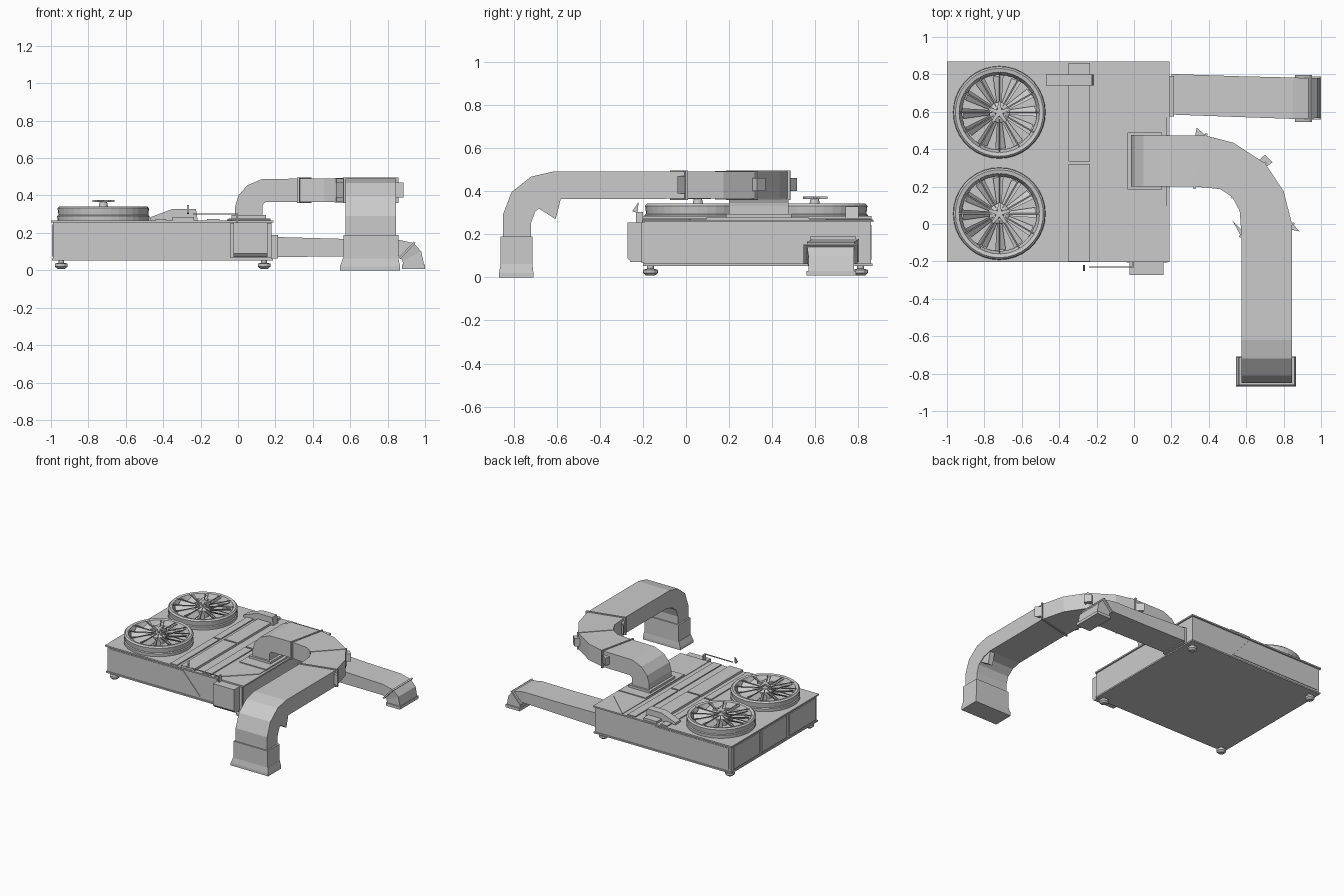
import bpy, bmesh
from math import pi, cos, sin
from mathutils import Vector


def make(name, verts, faces):
    me = bpy.data.meshes.new(name)
    me.from_pydata([tuple(v) for v in verts], [], faces)
    bm = bmesh.new()
    bm.from_mesh(me)
    bmesh.ops.recalc_face_normals(bm, faces=bm.faces)
    bm.to_mesh(me)
    bm.free()
    ob = bpy.data.objects.new(name, me)
    bpy.context.collection.objects.link(ob)
    return ob


def loft(name, rings):
    """Skin a list of equal-length rings and cap both ends."""
    n = len(rings[0])
    verts = [p for r in rings for p in r]
    faces = [(i * n + j, i * n + (j + 1) % n, (i + 1) * n + (j + 1) % n, (i + 1) * n + j)
             for i in range(len(rings) - 1) for j in range(n)]
    faces += [tuple(range(n)), tuple(range(len(verts) - n, len(verts)))]
    return make(name, verts, faces)


def prism(name, pts, a, b, axis='z'):
    put = {'z': lambda p, t: (p[0], p[1], t), 'y': lambda p, t: (p[0], t, p[1]),
           'x': lambda p, t: (t, p[0], p[1])}[axis]
    return loft(name, [[put(p, t) for p in pts] for t in (a, b)])


def box(name, x, y, z):
    return prism(name, [(x[0], y[0]), (x[1], y[0]), (x[1], y[1]), (x[0], y[1])], *z)


def lathe(name, cx, cy, profile, n=32):
    return loft(name, [[(cx + r * cos(2 * pi * k / n), cy + r * sin(2 * pi * k / n), z)
                        for k in range(n)] for r, z in profile])


def flange(name, ring, direction, grow=0.014, half=0.006):
    """Thin collar around a duct section."""
    ring = [Vector(p) for p in ring]
    c = sum(ring, Vector()) / 4
    d = Vector(direction).normalized() * half
    big = [p + (p - c).normalized() * grow for p in ring]
    return loft(name, [[p - d for p in big], [p + d for p in big]])


# cabinet body, lid and base rim
box("cabinet", (-0.988, 0.18), (-0.192, 0.858), (0.06, 0.258))
box("cabinet_lid", (-1, 0.19), (-0.204, 0.87), (0.256, 0.267))
box("cabinet_base", (-0.995, 0.187), (-0.2, 0.866), (0.053, 0.064))

# access panels
prism("front_panel", [(-0.97, 0.08), (-0.19, 0.08), (-0.335, 0.243), (-0.97, 0.243)], -0.196, -0.19, 'y')
prism("back_panel", [(-0.97, 0.08), (-0.19, 0.08), (-0.335, 0.243), (-0.97, 0.243)], 0.857, 0.862, 'y')
for k, (a, b) in enumerate([(-0.17, 0.15), (0.18, 0.49), (0.52, 0.83)]):
    box(f"left_panel_{k}", (-0.995, -0.985), (a, b), (0.075, 0.245))
box("side_box_frame", (-0.04, 0.178), (-0.207, -0.19), (0.066, 0.254))
prism("side_box", [(-0.2, 0.07), (-0.255, 0.07), (-0.272, 0.09), (-0.272, 0.255), (-0.2, 0.255)],
      -0.025, 0.157, 'x')

# feet
for x in (-0.945, 0.14):
    for y in (-0.165, 0.81):
        lathe("foot", x, y, [(0.02, 0.008), (0.034, 0.02), (0.034, 0.035), (0.016, 0.04), (0.016, 0.06)], 12)

# roof strips
for x0, x1, h in ((-0.44, -0.385, 0.275), (-0.35, -0.235, 0.284), (-0.165, -0.1, 0.275)):
    for y0, y1 in ((-0.2, 0.32), (0.333, 0.86)):
        box("roof_strip", (x0, x1), (y0, y1), (0.262, h))
prism("roof_wedge", [(-0.47, 0.265), (-0.47, 0.283), (-0.35, 0.328), (-0.225, 0.328), (-0.215, 0.265)],
      0.74, 0.8, 'y')

# control lever at the front edge
box("lever_rod", (-0.24, 0.0), (-0.232, -0.226), (0.298, 0.304))
prism("lever_plate", [(-0.25, 0.305), (-0.22, 0.35), (-0.225, 0.3)], -0.272, -0.262, 'x')
box("lever_post", (-0.01, 0.0), (-0.232, -0.2), (0.25, 0.304))

# fans
for cy in (0.055, 0.597):
    cx = -0.72
    lathe("fan_shroud", cx, cy, [(0.245, 0.265), (0.247, 0.29), (0.24, 0.295), (0.245, 0.332), (0.235, 0.342),
                                 (0.215, 0.338), (0.2, 0.305), (0.2, 0.275)], 36)
    lathe("fan_hub", cx, cy, [(0.055, 0.275), (0.055, 0.325), (0.025, 0.34), (0.018, 0.372)], 14)
    for k in range(12):
        a = 2 * pi * k / 12
        pts = [(0.05, -0.012, 0.32), (0.05, 0.014, 0.295), (0.19, 0.034, 0.298), (0.2, -0.022, 0.334)]
        rot = [Vector((cx + r * cos(a) - t * sin(a), cy + r * sin(a) + t * cos(a), z)) for r, t, z in pts]
        loft("fan_blade", [rot, [p + Vector((0, 0, 0.004)) for p in rot]])
        spoke = [(0.02, -0.003), (0.22, -0.003), (0.22, 0.003), (0.02, 0.003)]
        prism("fan_guard_spoke", [(cx + r * cos(a) - t * sin(a), cy + r * sin(a) + t * cos(a))
                                  for r, t in spoke], 0.337, 0.342)
    for k in range(5):
        a = 2 * pi * k / 5 + 0.3
        arm = [(0.0, -0.012), (0.06, -0.007), (0.06, 0.007), (0.0, 0.012)]
        prism("fan_cap_arm", [(cx + r * cos(a) - t * sin(a), cy + r * sin(a) + t * cos(a))
                              for r, t in arm], 0.364, 0.376)

# duct hood on the roof
prism("duct_hood", [(-0.06, -0.2), (0.17, 0.02), (0.17, 0.65), (-0.06, 0.866)], 0.262, 0.271)
box("duct_base_plate", (-0.052, 0.175), (0.095, 0.57), (0.265, 0.278))
box("duct_base_collar", (-0.035, 0.15), (0.185, 0.49), (0.27, 0.295))

# large duct: up elbow, flat bend, down elbow
rings = []
for (ox, oz), (ix, iz) in zip([(-0.015, .28), (-0.015, .34), (0.002, .4), (0.05, .455), (0.13, .488)],
                              [(0.13, .28), (0.13, .33), (0.132, .345), (0.138, .358), (0.15, .365)]):
    rings.append([(ox, .475, oz), (ox, .2, oz), (ix, .2, iz), (ix, .475, iz)])
outer = [(.385, .472), (.53, .435), (.7, .325), (.8, .175), (.845, 0)]
inner = [(.325, .2), (.46, .187), (.525, .145), (.565, .07), (.575, -.065)]
for o, i in zip(outer, inner):
    rings.append([(*o, .49), (*i, .49), (*i, .365), (*o, .365)])
for (oy, oz), (iy, iz) in zip([(-.62, .49), (-.72, .467), (-.81, .395), (-.85, .29), (-.85, .06)],
                              [(-.58, .363), (-.65, .345), (-.7, .305), (-.72, .25), (-.72, .06)]):
    rings.append([(.845, oy, oz), (.575, oy, oz), (.575, iy, iz), (.845, iy, iz)])
loft("main_duct", rings)
flange("duct_joint_a", rings[5], (1, -0.2, 0))
flange("duct_joint_b", rings[7], (1, -1, 0), 0.008)
flange("duct_joint_c", rings[9], (0.2, -1, 0))
prism("duct_gusset", [(-.7, .33), (-.58, .368), (-.605, .27)], .8, .84, 'x')

# pointed clips standing out at the joints
prism("joint_clip", [(.325, .46), (.335, .515), (.385, .472)], .4, .46)
prism("joint_clip", [(.66, .335), (.70, .37), (.74, .33), (.70, .3)], .4, .46)
prism("joint_clip", [(.82, .01), (.845, .005), (.885, -.04), (.84, -.03)], .39, .47)
prism("joint_clip", [(.575, -.03), (.525, .02), (.575, -.07)], .39, .47)

# main duct outlet
box("outlet_collar", (.563, .857), (-.86, -.712), (.05, .19))
loft("outlet_foot", [[(x, y, z) for x, y in ((a, c), (b, c), (b, d), (a, d))]
                     for a, b, c, d, z in ((.545, .867, -.868, -.708, 0), (.545, .867, -.868, -.708, .02),
                                           (.56, .858, -.86, -.713, .062))])

# low side duct with outlet elbow
box("side_duct_collar", (0.17, 0.215), (0.575, 0.79), (0.062, 0.19))
low = []
for (tx, tz), (bx, bz), (y0, y1) in zip(
        [(.2, .178), (.56, .168), (.85, .165), (.94, .145), (.98, .1), (.998, .012)],
        [(.2, .07), (.56, .075), (.85, .08), (.87, .07), (.88, .05), (.885, .012)],
        [(.585, .802), (.572, .79), (.562, .783), (.562, .78), (.568, .78), (.568, .78)]):
    low.append([(tx, y0, tz), (tx, y1, tz), (bx, y1, bz), (bx, y0, bz)])
loft("side_duct", low)
flange("side_duct_joint", low[3], (1, 0, -0.6), 0.018)
box("side_duct_outlet", (.878, 1.0), (.56, .788), (.008, .03))
